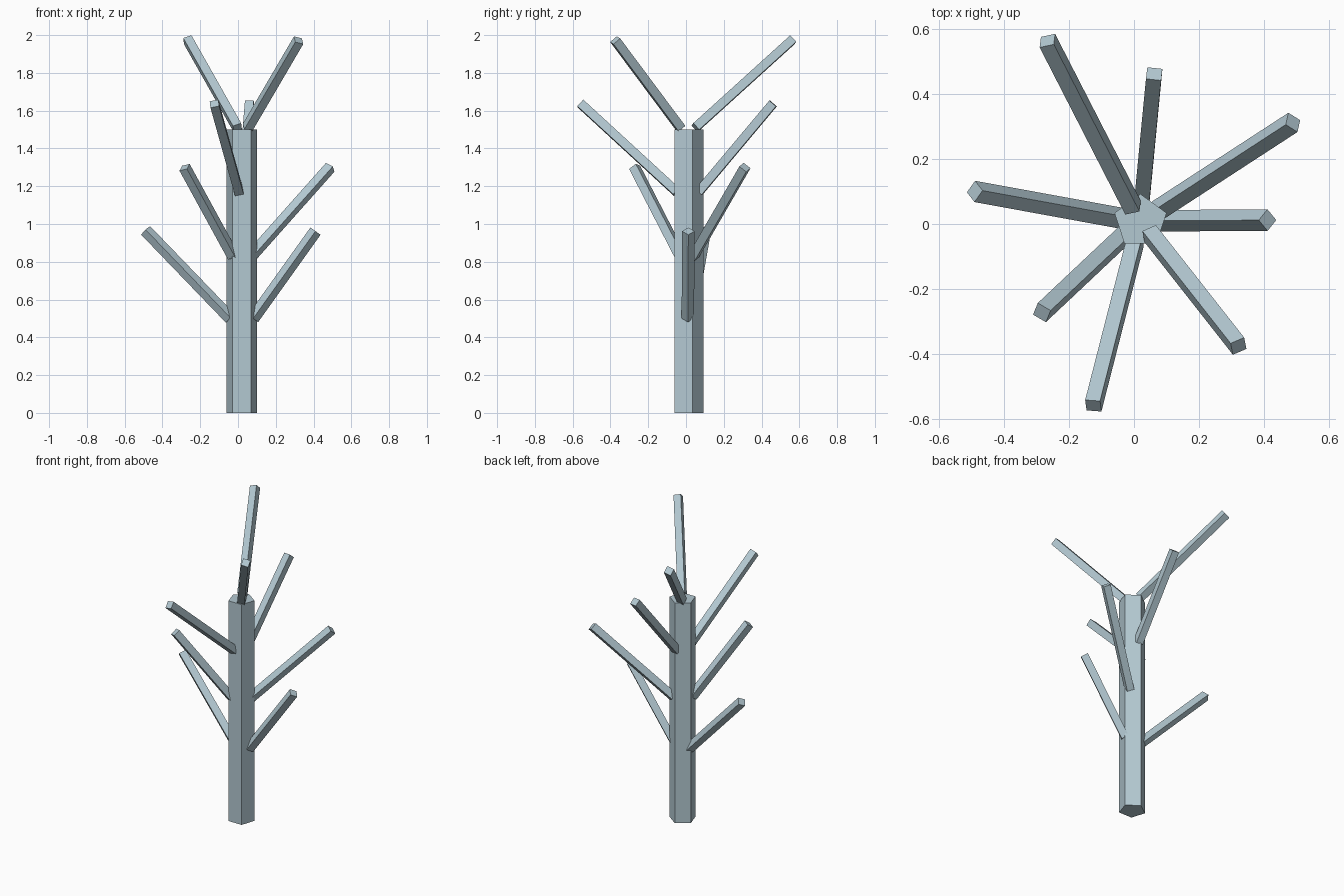
import bpy, bmesh, math
from mathutils import Vector

if "Cube" in bpy.data.objects:
    bpy.data.objects.remove(bpy.data.objects["Cube"])

# One pale blue-grey colour
mat = bpy.data.materials.new("pale_blue_grey")
mat.diffuse_color = (0.45, 0.58, 0.64, 1)
mat.use_nodes = True
mat.node_tree.nodes["Principled BSDF"].inputs["Base Color"].default_value = mat.diffuse_color


def prism(name, base, tip, side, up, radius, sides, roll):
    """Flat-sided bar from base to tip, its first corner at angle roll from side to up."""
    bm = bmesh.new()
    rings = []
    for centre in (base, tip):
        ring = []
        for i in range(sides):
            a = math.radians(roll) + math.tau * i / sides
            ring.append(bm.verts.new(centre + radius * (side * math.cos(a) + up * math.sin(a))))
        rings.append(ring)
    low, high = rings
    bm.faces.new(low)
    bm.faces.new(high)
    for i in range(sides):
        j = (i + 1) % sides
        bm.faces.new((low[i], low[j], high[j], high[i]))
    bmesh.ops.recalc_face_normals(bm, faces=bm.faces)
    mesh = bpy.data.meshes.new(name)
    bm.to_mesh(mesh)
    bm.free()
    mesh.materials.append(mat)
    bpy.context.collection.objects.link(bpy.data.objects.new(name, mesh))


# Five-sided trunk with one corner to the back
prism("trunk", Vector((0.02, 0.008, 0)), Vector((0.02, 0.008, 1.5)),
      Vector((1, 0, 0)), Vector((0, 1, 0)), 0.084, 5, 90)

# Square branches in pairs up the trunk: base, tip, roll
branches = [
    ((0.08, 0.01, 0.50), (0.41, 0.012, 0.962), 0),
    ((-0.04, 0.018, 0.50), (-0.489, 0.10, 0.966), 12),
    ((0.07, 0.04, 0.83), (0.488, 0.312, 1.30), -11),
    ((-0.026, -0.03, 0.83), (-0.283, -0.272, 1.30), -25),
    ((0.024, 0.068, 1.17), (0.062, 0.461, 1.638), -46),
    ((0.005, -0.05, 1.17), (-0.125, -0.558, 1.637), -30),
    ((0.05, -0.03, 1.51), (0.321, -0.375, 1.973), 25),
    ((-0.003, 0.05, 1.51), (-0.266, 0.563, 1.975), 22),
]
for n, (base, tip, roll) in enumerate(branches, 1):
    b, t = Vector(base), Vector(tip)
    d = (t - b).normalized()
    side = Vector((0, 0, 1)).cross(d).normalized()
    prism(f"branch_{n}", b, t, side, d.cross(side), 0.033, 4, roll)
